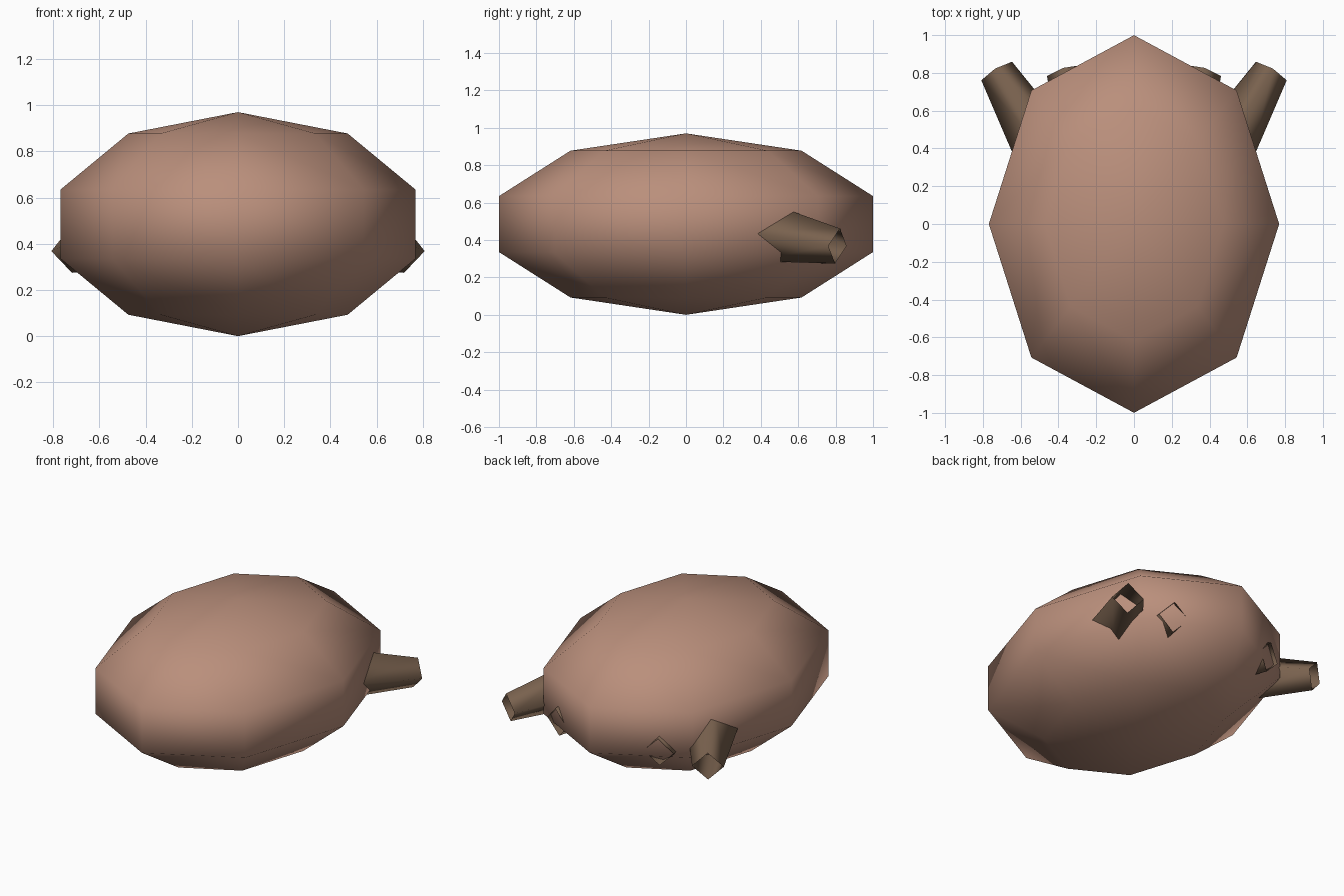
import bpy
import bmesh
from mathutils import Vector

cube = bpy.data.objects.get("Cube")
if cube:
    bpy.data.objects.remove(cube)


def make_material(name, rgb):
    mat = bpy.data.materials.new(name)
    mat.use_nodes = True
    mat.diffuse_color = (*rgb, 1)
    mat.node_tree.nodes["Principled BSDF"].inputs["Base Color"].default_value = (*rgb, 1)
    return mat


def make_object(name, bm, mat):
    mesh = bpy.data.meshes.new(name)
    bm.to_mesh(mesh)
    bm.free()
    mesh.shade_smooth()
    mesh.materials.append(mat)
    obj = bpy.data.objects.new(name, mesh)
    bpy.context.collection.objects.link(obj)
    return obj


pink = make_material("dusty_pink", (0.49, 0.275, 0.2))
brown = make_material("dark_brown", (0.19, 0.12, 0.076))

# Body: a flattened low-poly ball with smooth shading
bm = bmesh.new()
bmesh.ops.create_uvsphere(bm, u_segments=8, v_segments=5, radius=1)
bmesh.ops.scale(bm, vec=(0.808, 1.051, 0.485), verts=bm.verts)
body = make_object("body", bm, pink)
body.location.z = 0.485


# Stub: an open four-sided tube that tapers towards its tip
def make_stub(name, tip, direction, length):
    tip, axis = Vector(tip), Vector(direction).normalized()
    bm = bmesh.new()
    bmesh.ops.create_cone(bm, cap_ends=False, segments=4, depth=length,
                          radius1=0.095 + 0.137 * length, radius2=0.095)
    stub = make_object(name, bm, brown)
    stub.location = tip - axis * length / 2
    stub.rotation_mode = 'QUATERNION'
    stub.rotation_quaternion = axis.to_track_quat('Z', 'Y')


# Mirrored pairs at the back: long outer stubs and short inner ones
for side, sign in (("left", 1), ("right", -1)):
    make_stub(side + "_outer_stub", (sign * 0.727, 0.81, 0.368),
              (sign * 0.51, 0.845, -0.16), 0.5)
    make_stub(side + "_inner_stub", (sign * 0.37, 0.812, 0.367),
              (sign * 0.3, 0.94, -0.16), 0.3)
